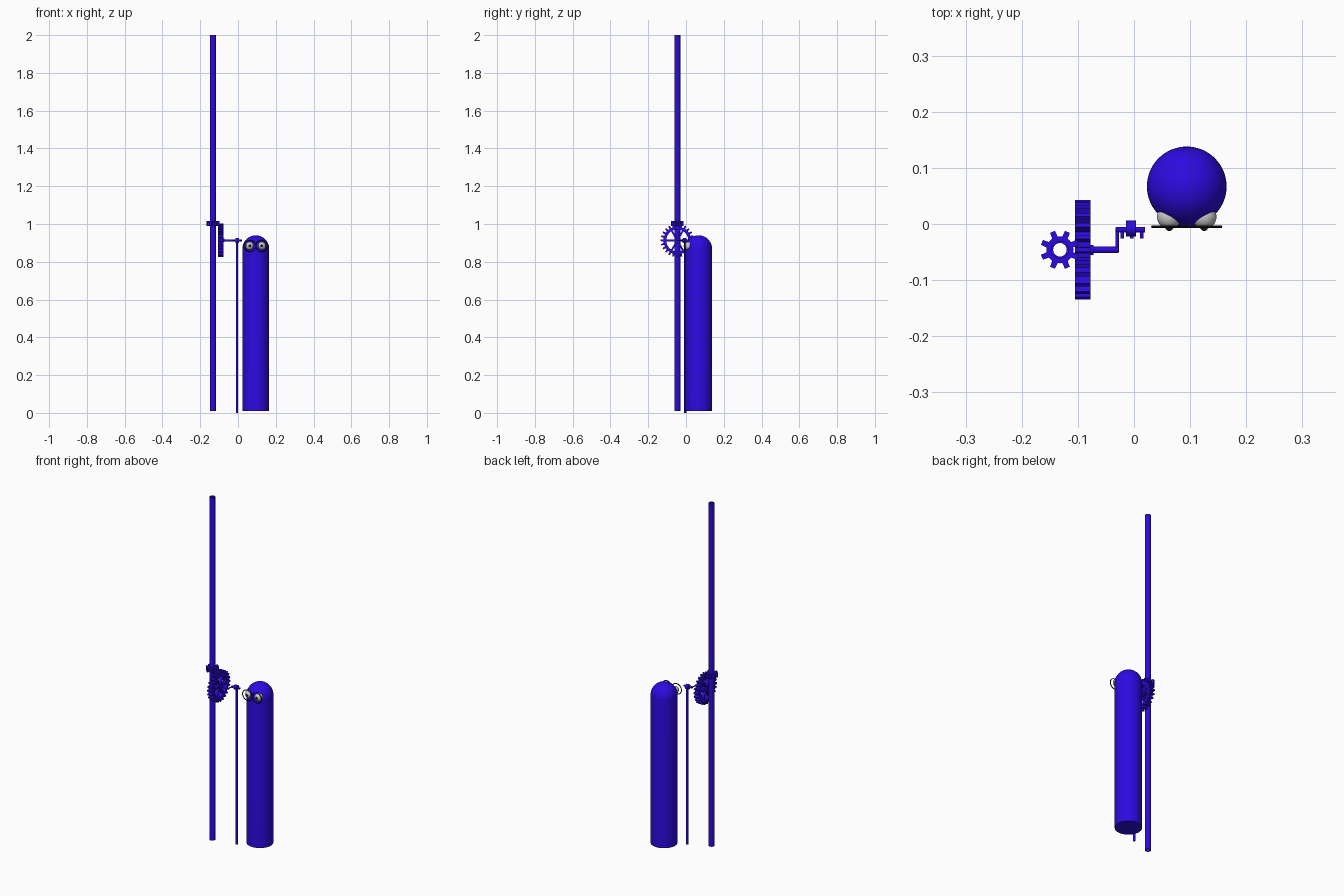
import bpy, bmesh, math
from mathutils import Matrix, Vector

if "Cube" in bpy.data.objects:
    bpy.data.objects.remove(bpy.data.objects["Cube"])


def material(name, rgb):
    m = bpy.data.materials.new(name)
    m.diffuse_color = (*rgb, 1)
    m.use_nodes = True
    m.node_tree.nodes["Principled BSDF"].inputs["Base Color"].default_value = m.diffuse_color
    return m


BLUE = material("blue", (0.025, 0.003, 0.75))
BLACK = material("black", (0.01, 0.01, 0.01))


def finish(name, bm, mat, matrix=Matrix()):
    bm.transform(matrix)
    bmesh.ops.recalc_face_normals(bm, faces=bm.faces)
    me = bpy.data.meshes.new(name)
    bm.to_mesh(me)
    bm.free()
    ob = bpy.data.objects.new(name, me)
    bpy.context.collection.objects.link(ob)
    if mat:
        me.materials.append(mat)
    bpy.ops.object.select_all(action='DESELECT')
    ob.select_set(True)
    bpy.context.view_layer.objects.active = ob
    bpy.ops.object.shade_smooth_by_angle(angle=math.radians(35))
    return ob


def lathe(name, profile, mat, matrix=Matrix(), steps=48):
    bm = bmesh.new()
    vs = [bm.verts.new((r, 0, z)) for r, z in profile]
    es = [bm.edges.new(p) for p in zip(vs, vs[1:])]
    bmesh.ops.spin(bm, geom=vs + es, axis=(0, 0, 1), cent=(0, 0, 0),
                   angle=math.tau, steps=steps)
    bmesh.ops.remove_doubles(bm, verts=bm.verts, dist=1e-5)
    return finish(name, bm, mat, matrix)


def tube(name, r_in, r_out, z0, z1, mat, matrix=Matrix()):
    pts = [(r_in, z0), (r_out, z0), (r_out, z1), (r_in, z1), (r_in, z0)]
    return lathe(name, pts, mat, matrix)


def rod(name, a, b, r, mat=BLUE):
    a, b = Vector(a), Vector(b)
    d = b - a
    m = Matrix.Translation(a) @ d.to_track_quat('Z', 'Y').to_matrix().to_4x4()
    return lathe(name, [(0, 0), (r, 0), (r, d.length), (0, d.length)], mat, m, 24)


def gear(name, teeth, r_in, r_root, r_tip, depth, mat, matrix, phase=0.0):
    """Ring with tapered teeth, centred on its own z axis."""
    bm = bmesh.new()
    loops = []
    shape = [(-.5, r_root), (-.28, r_root), (-.17, r_tip), (.17, r_tip), (.28, r_root)]
    for z in (-depth / 2, depth / 2):
        outer, inner = [], []
        for i in range(teeth):
            for off, r in shape:
                a = phase + math.tau * (i + off) / teeth
                outer.append(bm.verts.new((r * math.cos(a), r * math.sin(a), z)))
                inner.append(bm.verts.new((r_in * math.cos(a), r_in * math.sin(a), z)))
        loops.append((outer, inner))
    (o0, i0), (o1, i1) = loops
    n = len(o0)
    for k in range(n):
        j = (k + 1) % n
        for a, b in ((o0, o1), (o1, i1), (i1, i0), (i0, o0)):
            bm.faces.new((a[k], a[j], b[j], b[k]))
    return finish(name, bm, mat, matrix)


def along_x(x, y, z):
    return Matrix.Translation((x, y, z)) @ Matrix.Rotation(math.pi / 2, 4, 'Y')


# tall hollow shaft with its small pinion
SX, SY, GZ = -0.132, -0.046, 0.913
shaft = Matrix.Translation((SX, SY, 0))
tube("tall_shaft", 0.012, 0.016, 0.01, 2.0, BLUE, shaft)
gear("pinion", 8, 0.0125, 0.024, 0.035, 0.026, BLUE,
     Matrix.Translation((SX, SY, 1.003)), math.pi / 8)

# large spoked wheel on a sideways axle
gear("large_gear", 24, 0.058, 0.073, 0.0885, 0.028, BLUE, along_x(-0.0915, SY, GZ))
tube("gear_hub", 0.003, 0.016, -0.014, 0.014, BLUE, along_x(-0.0915, SY, GZ))
for i in range(6):
    bm = bmesh.new()
    bmesh.ops.create_cube(bm, size=1)
    bm.transform(Matrix.Translation((0.037, 0, 0)) @ Matrix.Diagonal((0.05, 0.009, 0.022, 1)))
    finish("gear_spoke", bm, BLUE,
           along_x(-0.0915, SY, GZ) @ Matrix.Rotation(i * math.pi / 3 + math.pi / 6, 4, 'Z'))
rod("axle_collar", (-0.08, SY, GZ), (-0.072, SY, GZ), 0.009)

# crank
rod("crank_axle", (-0.105, SY, GZ), (-0.028, SY, GZ), 0.0055)
rod("crank_arm", (-0.030, SY - 0.004, GZ), (-0.030, -0.006, GZ), 0.003)
rod("crank_pin", (-0.032, -0.010, GZ), (0.020, -0.010, GZ), 0.005)

# push rod with rounded bearing head
rod("push_rod", (-0.005, -0.004, 0), (-0.005, -0.004, 0.905), 0.006)
tube("rod_bearing", 0.004, 0.014, -0.009, 0.009, BLUE, along_x(-0.005, -0.008, GZ))
for x in (-0.021, -0.004, 0.014):
    rod("bearing_bolt", (x, -0.026, GZ), (x, -0.008, GZ), 0.003)

# capsule body
R, BX, BY, ZC = 0.071, 0.094, 0.067, 0.869
dome = [(R * math.cos(a), ZC + R * math.sin(a))
        for a in (i * math.pi / 24 for i in range(12))]
lathe("capsule_body", [(0, 0.01), (R, 0.01)] + dome + [(0, ZC + R)], BLUE,
      Matrix.Translation((BX, BY, 0)), 64)

# eyes, pupils and wire glasses
for s in (-1, 1):
    x = BX + s * 0.031
    bm = bmesh.new()
    bmesh.ops.create_uvsphere(bm, u_segments=32, v_segments=16, radius=0.022)
    finish("eye", bm, None, Matrix.Translation((x, 0.013, 0.884)))
    bm = bmesh.new()
    bmesh.ops.create_uvsphere(bm, u_segments=16, v_segments=8, radius=0.007)
    finish("pupil", bm, BLACK, Matrix.Translation((x, -0.0055, 0.884)))
    ring = [(0.030 + 0.0025 * math.cos(a), 0.0025 * math.sin(a))
            for a in (i * math.tau / 10 for i in range(11))]
    lathe("glasses_rim", ring, BLACK, Matrix.Translation((x, -0.005, 0.884))
          @ Matrix.Rotation(math.pi / 2, 4, 'X'))
rod("glasses_bridge", (BX - 0.004, -0.005, 0.884), (BX + 0.004, -0.005, 0.884), 0.0025, BLACK)
